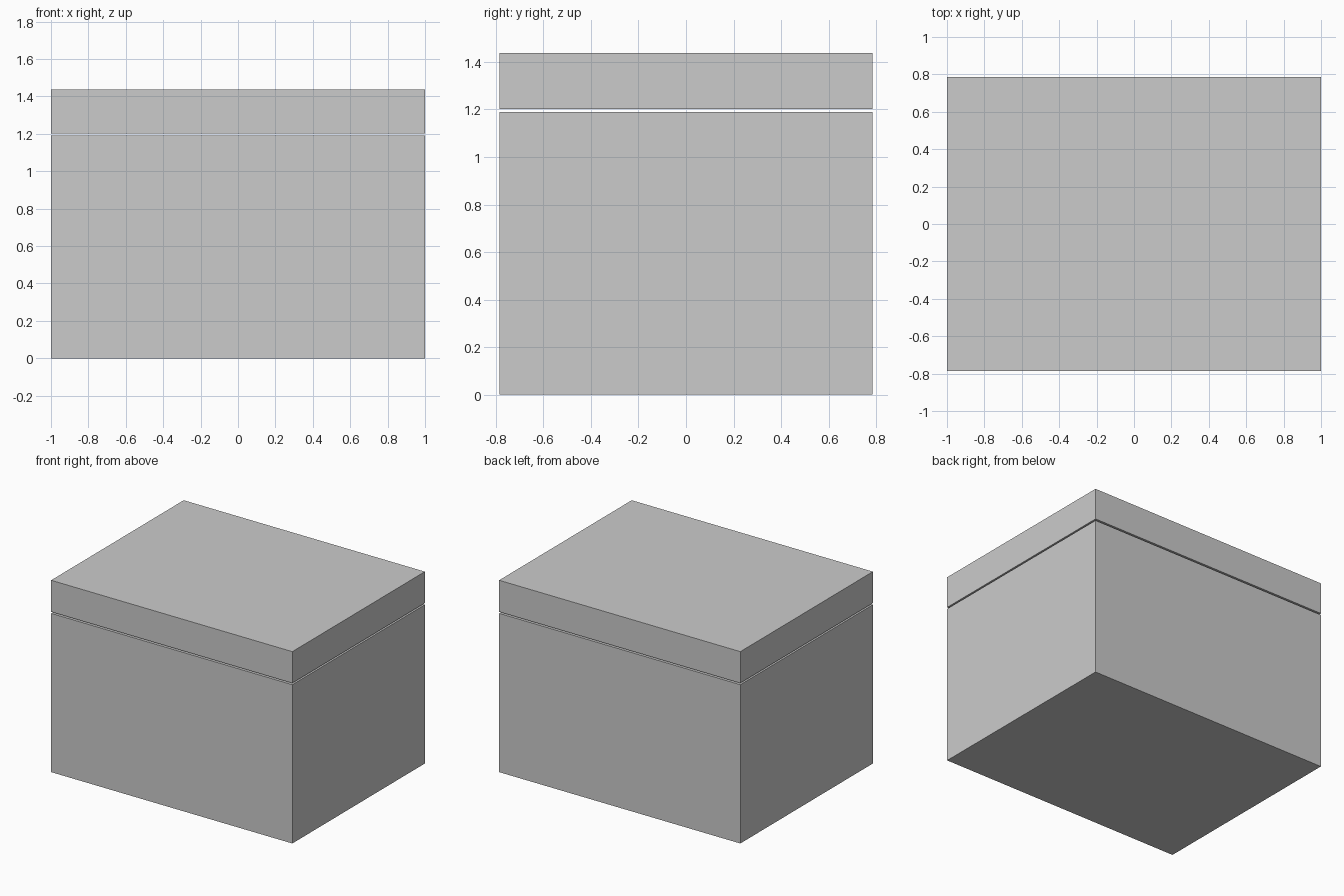
import bpy

if "Cube" in bpy.data.objects:
    bpy.data.objects.remove(bpy.data.objects["Cube"])

WIDTH, DEPTH = 2.0, 1.57


def block(name, z0, z1):
    bpy.ops.mesh.primitive_cube_add(size=1, location=(0, 0, (z0 + z1) / 2))
    ob = bpy.context.object
    ob.name = name
    ob.scale = (WIDTH, DEPTH, z1 - z0)
    bpy.ops.object.transform_apply(location=False, rotation=False, scale=True)
    return ob


# Box body, and the lid floating just above it with a thin open seam
block("box_body", 0.0, 1.19)
block("box_lid", 1.202, 1.438)
